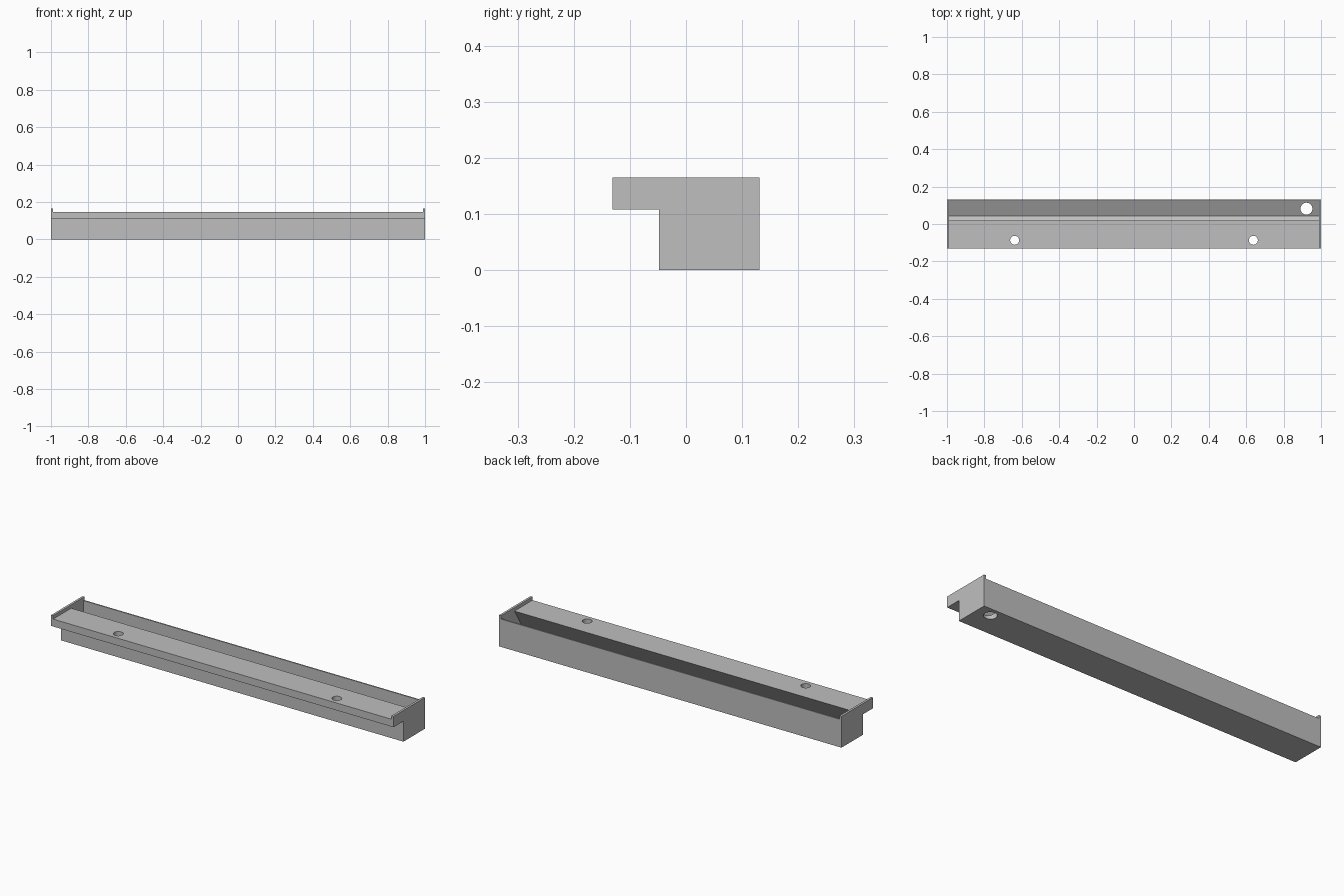
import bpy
import bmesh

cube = bpy.data.objects.get("Cube")
if cube:
    bpy.data.objects.remove(cube, do_unlink=True)

grey = bpy.data.materials.new("plain_grey")
grey.use_nodes = True
colour = (0.52, 0.52, 0.52, 1)
grey.diffuse_color = colour
grey.node_tree.nodes["Principled BSDF"].inputs["Base Color"].default_value = colour


def add_object(name, bm):
    bmesh.ops.recalc_face_normals(bm, faces=bm.faces)
    mesh = bpy.data.meshes.new(name)
    bm.to_mesh(mesh)
    bm.free()
    obj = bpy.data.objects.new(name, mesh)
    obj.data.materials.append(grey)
    bpy.context.collection.objects.link(obj)
    return obj


def extrude_profile(name, points, half_length):
    """Prism along x from a (y, z) outline."""
    bm = bmesh.new()
    face = bm.faces.new([bm.verts.new((-half_length, y, z)) for y, z in points])
    moved = bmesh.ops.extrude_face_region(bm, geom=[face])["geom"]
    verts = [v for v in moved if isinstance(v, bmesh.types.BMVert)]
    bmesh.ops.translate(bm, verts=verts, vec=(2 * half_length, 0, 0))
    return add_object(name, bm)


def hole_cutter(name, x, y, radius):
    bm = bmesh.new()
    bmesh.ops.create_cone(bm, cap_ends=True, segments=32, radius1=radius,
                          radius2=radius, depth=1)
    bmesh.ops.translate(bm, verts=bm.verts, vec=(x, y, 0))
    return add_object(name, bm)


BACK, FRONT, STEP = 0.131, -0.131, -0.048   # outer y limits
LIP, RIM, TOP = 0.108, 0.147, 0.165         # heights

# Solid trough body with the overhanging front flange and full-height ends
body = extrude_profile("trough_body", [
    (STEP, 0), (BACK, 0), (BACK, TOP), (FRONT, TOP), (FRONT, LIP), (STEP, LIP)], 1.0)

# Channel: undercut front wall, V-shaped floor, upright back wall, open above the rim
channel = extrude_profile("channel_cutter", [
    (-0.3, RIM), (0.02, RIM), (-0.038, 0.053), (0.043, 0.012), (0.124, 0.053),
    (0.124, RIM), (0.3, RIM), (0.3, 0.3), (-0.3, 0.3)], 0.988)

# Two mounting holes in the flange and one drain hole in the floor
cutters = [channel, hole_cutter("drain_cutter", 0.922, 0.082, 0.032)]
for side in (-1, 1):
    cutters.append(hole_cutter("mounting_hole_cutter", side * 0.638, -0.087, 0.024))

bpy.context.view_layer.objects.active = body
for cutter in cutters:
    cutter.hide_render = True
    cut = body.modifiers.new("cut", "BOOLEAN")
    cut.operation = "DIFFERENCE"
    cut.solver = "EXACT"
    cut.object = cutter
    bpy.ops.object.modifier_apply(modifier=cut.name)
    bpy.data.objects.remove(cutter, do_unlink=True)

# Smooth hole walls, sharp edges elsewhere
bpy.ops.object.select_all(action="DESELECT")
body.select_set(True)
bpy.ops.object.shade_smooth_by_angle(angle=0.35)
